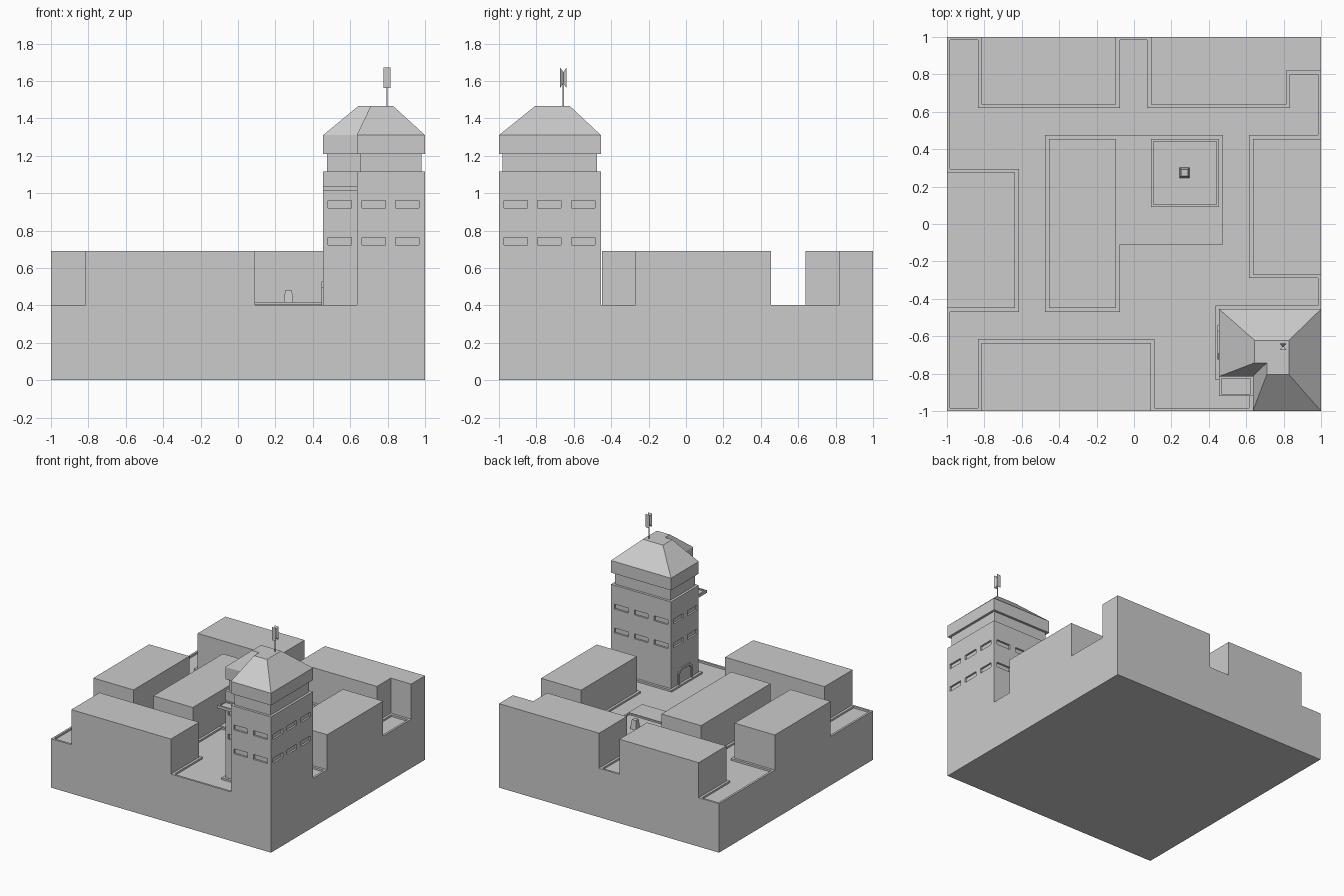
import bpy, bmesh

if "Cube" in bpy.data.objects:
    bpy.data.objects.remove(bpy.data.objects["Cube"])

stone = bpy.data.materials.new("plain grey")
stone.diffuse_color = (0.6, 0.6, 0.6, 1)
stone.use_nodes = True
stone.node_tree.nodes["Principled BSDF"].inputs["Base Color"].default_value = stone.diffuse_color


def finish(name, bm):
    bmesh.ops.recalc_face_normals(bm, faces=bm.faces)
    me = bpy.data.meshes.new(name)
    bm.to_mesh(me)
    bm.free()
    me.materials.append(stone)
    ob = bpy.data.objects.new(name, me)
    bpy.context.collection.objects.link(ob)
    return ob


def loft(bm, rings):
    """Closed solid through matching rings of 3D points."""
    loops = [[bm.verts.new(p) for p in r] for r in rings]
    n = len(loops[0])
    for a, b in zip(loops, loops[1:]):
        for i in range(n):
            j = (i + 1) % n
            bm.faces.new((a[i], a[j], b[j], b[i]))
    bm.faces.new(loops[0][::-1])
    bm.faces.new(loops[-1])


def prism(name, outline, z0, z1, top=None):
    bm = bmesh.new()
    loft(bm, [[(x, y, z0) for x, y in outline],
              [(x, y, z1) for x, y in (top or outline)]])
    return finish(name, bm)


def rect(x0, x1, y0, y1):
    return [(x0, y0), (x1, y0), (x1, y1), (x0, y1)]


def grown(x0, x1, y0, y1, d=0.02):
    c = lambda v: max(-1, min(1, v))
    return rect(c(x0 - d), c(x1 + d), c(y0 - d), c(y1 + d))


def frame(name, x0, x1, y0, y1, w, z0, z1):
    bm = bmesh.new()
    for r in (rect(x0, x1, y0, y0 + w), rect(x0, x1, y1 - w, y1),
              rect(x0, x0 + w, y0 + w, y1 - w), rect(x1 - w, x1, y0 + w, y1 - w)):
        loft(bm, [[(x, y, z) for x, y in r] for z in (z0, z1)])
    return finish(name, bm)


ROAD, CURB, ROOF = 0.387, 0.402, 0.69

# Ground slab with sunken roads and an edge rim
prism("ground", rect(-1, 1, -1, 1), 0, ROAD)
frame("edge_rim", -1, 1, -1, 1, 0.017, ROAD, CURB)

# City blocks on kerbs
blocks = {
    "back_left": (-0.815, -0.095, 0.64, 1),
    "left": (-1, -0.635, -0.45, 0.275),
    "front": (-0.815, 0.09, -1, -0.635),
    "right": (0.635, 1, -0.27, 0.455),
    "centre": (-0.455, -0.095, -0.45, 0.455),
}
for n, b in blocks.items():
    prism(n + "_kerb", grown(*b), ROAD, CURB)
    prism(n + "_block", rect(*b), CURB, ROOF)

# Back right block has a stepped corner
prism("back_right_kerb", [(0.07, 1), (0.07, 0.62), (0.835, 0.62), (0.835, 0.80), (1, 0.80), (1, 1)], ROAD, CURB)
prism("back_right_block", [(0.09, 1), (0.09, 0.64), (0.815, 0.64), (0.815, 0.82), (1, 0.82), (1, 1)], CURB, ROOF)

# Central plaza with bordered bed and tapered post
prism("plaza_kerb", rect(-0.075, 0.475, -0.11, 0.475), ROAD, CURB)
prism("plaza_paving", rect(-0.095, 0.455, -0.095, 0.455), CURB, 0.405)
frame("plaza_border", 0.09, 0.455, 0.09, 0.455, 0.013, 0.405, 0.417)
prism("plaza_post", rect(0.243, 0.297, 0.247, 0.301), 0.405, 0.48,
      rect(0.252, 0.288, 0.256, 0.292))


# Tower, square with a notched front left corner
def tower_outline(d):
    return [(0.455 - d, -0.455 + d), (min(1, 1 + d), -0.455 + d), (min(1, 1 + d), max(-1, -1 - d)),
            (0.635 - d, max(-1, -1 - d)), (0.635 - d, -0.815 - d), (0.455 - d, -0.815 - d)]


prism("tower_kerb", tower_outline(0.02), ROAD, CURB)
tower = prism("tower_walls", tower_outline(0), CURB, 1.115)
prism("tower_neck", tower_outline(-0.02), 1.115, 1.21)
prism("tower_cornice", tower_outline(0), 1.21, 1.31)
prism("tower_roof", tower_outline(0), 1.31, 1.467,
      [(0.645, -0.622), (0.828, -0.622), (0.828, -0.805), (0.71, -0.805), (0.71, -0.742), (0.645, -0.742)])

# Recessed windows, two rows on every wall
bm = bmesh.new()
W, D = 0.063, 0.015
spots = [(0.725, -1, 0), (0.905, -1, 0), (0.545, -0.815, 0)]
spots += [(x, -0.455, 0) for x in (0.545, 0.725, 0.905)]
spots += [(1, y, 1) for y in (-0.91, -0.73, -0.55)]
spots += [(0.455, y, 1) for y in (-0.73, -0.55)] + [(0.635, -0.91, 1)]
for x, y, side in spots:
    w, d = (D, W) if side else (W, D)
    for z in (0.744, 0.94):
        r = rect(x - w, x + w, y - d, y + d)
        loft(bm, [[(px, py, z + s) for px, py in r] for s in (-0.02, 0.02)])
cutter = finish("window_cutter", bm)
cutter.hide_render = True
cutter.hide_viewport = True
mod = tower.modifiers.new("windows", 'BOOLEAN')
mod.operation = 'DIFFERENCE'
mod.solver = 'EXACT'
mod.object = cutter

# Door surround on the left wall
arch = lambda w, h: [(-w, 0), (-w, h * 0.75), (-w * 0.65, h), (w * 0.65, h), (w, h * 0.75), (w, 0)]
bm = bmesh.new()
outer, inner = arch(0.092, 0.125), arch(0.076, 0.108)
for i in range(5):
    quad = [outer[i], outer[i + 1], inner[i + 1], inner[i]]
    loft(bm, [[(x, y - 0.632, z + CURB) for y, z in quad] for x in (0.456, 0.446)])
finish("door_surround", bm)

# Balcony in the notch
prism("balcony_slab", rect(0.455, 0.635, -0.92, -0.815), 1.012, 1.025)
frame("balcony_lip", 0.455, 0.635, -0.92, -0.815, 0.012, 1.025, 1.035)

# Mast with a pinched vane
cx, cy, cz = 0.797, -0.656, 1.617
prism("mast", rect(cx - 0.003, cx + 0.003, cy - 0.003, cy + 0.003), 1.46, 1.62)
bm = bmesh.new()
loft(bm, [[(cx + sx * w, cy + y, cz + sz * h) for sx, sz in ((-1, -1), (1, -1), (1, 1), (-1, 1))]
          for y, w, h in ((-0.017, 0.018, 0.054), (0, 0.004, 0.03), (0.017, 0.018, 0.054))])
finish("vane", bm)
